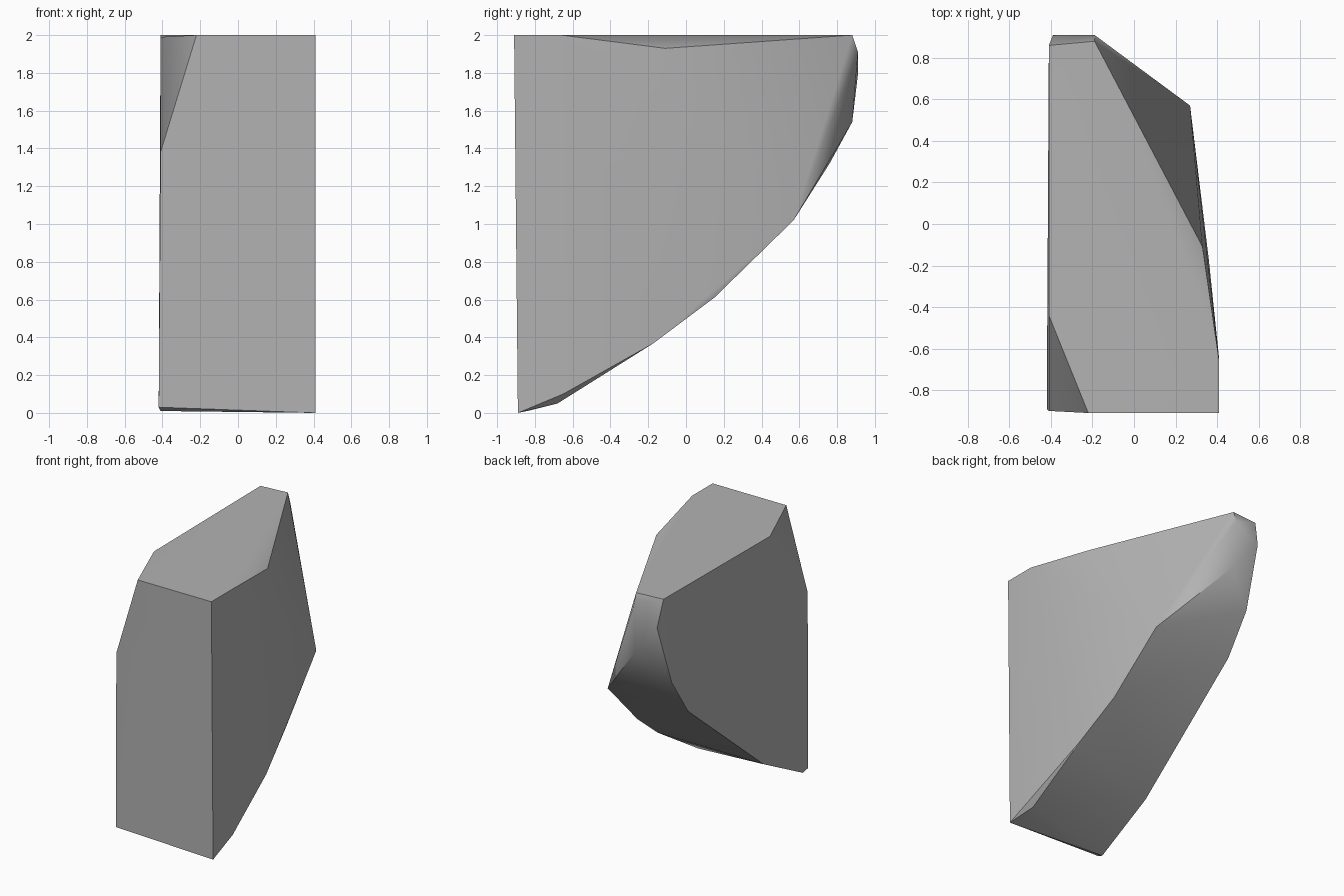
import bpy
import bmesh
import math

cube = bpy.data.objects.get("Cube")
if cube:
    bpy.data.objects.remove(cube, do_unlink=True)

# Single stone colour
grey = bpy.data.materials.new("stone_grey")
grey.use_nodes = True
colour = (0.45, 0.45, 0.45, 1.0)
grey.diffuse_color = colour
grey.node_tree.nodes["Principled BSDF"].inputs["Base Color"].default_value = colour

# Corner points of the chipped block, grouped by the side they bound
top_rim = [(0.41, -0.91, 2), (0.41, -0.66, 2), (0.33, -0.11, 1.93),
           (-0.19, 0.88, 2), (-0.41, 0.86, 2), (-0.41, -0.44, 1.99),
           (-0.22, -0.91, 2)]
back_tip = [(-0.19, 0.91, 1.91), (-0.39, 0.91, 1.79), (-0.18, 0.88, 1.54)]
left_edge = [(0.27, 0.57, 1.02), (0.31, 0.15, 0.61), (0.36, -0.17, 0.37),
             (0.41, -0.65, 0.10), (0.37, -0.68, 0.05), (0.41, -0.89, 0)]
right_edge = [(-0.41, 0.76, 1.32), (-0.41, 0.56, 1.02), (-0.41, -0.36, 0.26),
              (-0.41, -0.84, 0.01), (-0.42, -0.89, 0.03), (-0.41, -0.9, 1.38)]

# Wrap the corners in a convex shell and merge the flat triangles
bm = bmesh.new()
for point in top_rim + back_tip + left_edge + right_edge:
    bm.verts.new(point)
hull = bmesh.ops.convex_hull(bm, input=bm.verts)
loose = [v for v in bm.verts if not v.link_faces]
bmesh.ops.delete(bm, geom=loose, context="VERTS")
bmesh.ops.dissolve_limit(bm, angle_limit=math.radians(1),
                         verts=bm.verts, edges=bm.edges)
bmesh.ops.recalc_face_normals(bm, faces=bm.faces)

mesh = bpy.data.meshes.new("stone_chunk")
bm.to_mesh(mesh)
bm.free()
mesh.materials.append(grey)
stone = bpy.data.objects.new("stone_chunk", mesh)
bpy.context.collection.objects.link(stone)

# Soft shading across shallow facets, sharp main edges
bpy.ops.object.select_all(action="DESELECT")
stone.select_set(True)
bpy.context.view_layer.objects.active = stone
bpy.ops.object.shade_smooth_by_angle(angle=math.radians(30))
